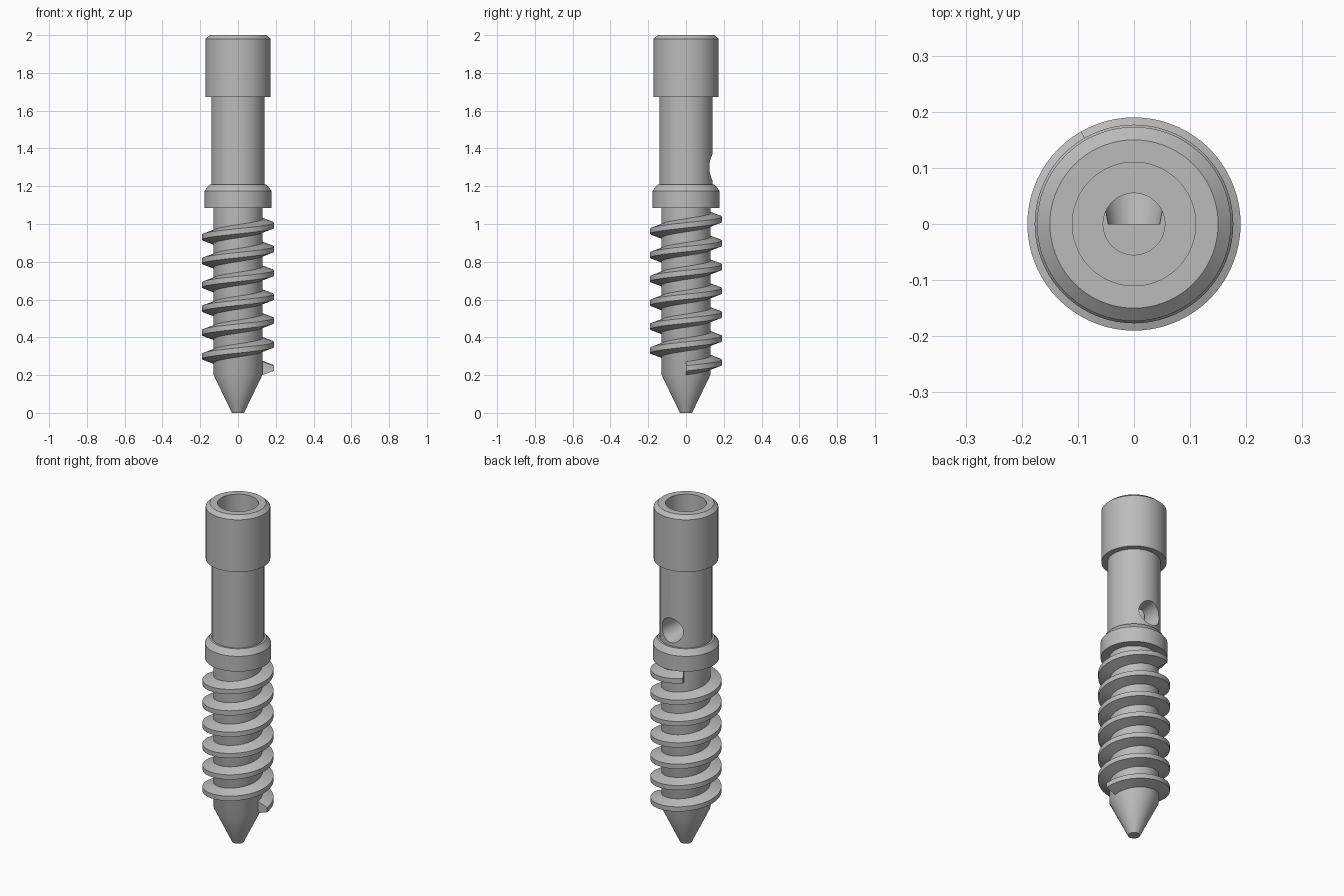
import bpy
import bmesh
from math import cos, sin, pi, tau, radians

SEGMENTS = 72

cube = bpy.data.objects.get("Cube")
if cube:
    bpy.data.objects.remove(cube, do_unlink=True)

steel = bpy.data.materials.new("grey steel")
steel.use_nodes = True
grey = (0.5, 0.5, 0.5, 1)
steel.diffuse_color = grey
steel.node_tree.nodes["Principled BSDF"].inputs["Base Color"].default_value = grey


def skin(name, rings, loop_rings, loop_profile):
    """Join successive cross-sections with quads, capping open ends."""
    bm = bmesh.new()
    rows = [[bm.verts.new(p) for p in ring] for ring in rings]
    count = len(rows[0])
    pairs = list(zip(rows, rows[1:]))
    if loop_rings:
        pairs.append((rows[-1], rows[0]))
    for a, b in pairs:
        for i in range(count if loop_profile else count - 1):
            j = (i + 1) % count
            bm.faces.new((a[i], b[i], b[j], a[j]))
    if not loop_rings:
        bm.faces.new(rows[0])
        bm.faces.new(rows[-1])
    bmesh.ops.remove_doubles(bm, verts=bm.verts, dist=1e-5)
    bmesh.ops.recalc_face_normals(bm, faces=bm.faces)
    mesh = bpy.data.meshes.new(name)
    bm.to_mesh(mesh)
    bm.free()
    mesh.materials.append(steel)
    obj = bpy.data.objects.new(name, mesh)
    bpy.context.collection.objects.link(obj)
    return obj


def lathe(name, profile):
    """Revolve (radius, height) points; profiles off the axis become rings."""
    rings = []
    for k in range(SEGMENTS):
        a = tau * k / SEGMENTS
        rings.append([(r * cos(a), r * sin(a), z) for r, z in profile])
    return skin(name, rings, True, profile[0][0] > 0)


def helix(name, start, pitch, turns, section):
    """Sweep (radius, height offset) points along a right-handed helix."""
    rings = []
    steps = round(turns * SEGMENTS)
    for k in range(steps + 1):
        t = turns * k / steps
        a = tau * t
        rings.append([(r * cos(a), r * sin(a), start + pitch * t + dz) for r, dz in section])
    return skin(name, rings, False, True)


# Pointed core, collar, hollow shank and socket head
core = lathe("core_and_tip", [(0, 0), (0.032, 0), (0.131, 0.205), (0.131, 1.1), (0, 1.1)])
collar = lathe("collar", [(0, 1.085), (0.177, 1.085), (0.177, 1.175), (0.152, 1.208), (0, 1.208)])
shank = lathe("shank", [(0, 1.19), (0.141, 1.19), (0.141, 1.68), (0.055, 1.68),
                        (0.055, 1.3), (0, 1.3)])
head = lathe("socket_head", [(0.11, 1.672), (0.173, 1.672), (0.173, 1.98), (0.15, 2), (0.11, 2)])

# Trapezoid thread
thread = helix("thread", 0.236, 0.1262, 6 + 1 / 3,
               [(0.125, -0.037), (0.19, -0.014), (0.19, 0.014), (0.125, 0.037)])

# Tapered side hole at the back of the shank
cutter = lathe("side_hole_cutter", [(0, 0), (0.046, 0), (0.079, 0.18), (0, 0.18)])
cutter.rotation_euler.x = -pi / 2
cutter.location.z = 1.3
cutter.hide_render = True
cut = shank.modifiers.new("side hole", 'BOOLEAN')
cut.operation = 'DIFFERENCE'
cut.solver = 'EXACT'
cut.object = cutter
bpy.ops.object.select_all(action='DESELECT')
bpy.context.view_layer.objects.active = shank
shank.select_set(True)
bpy.ops.object.modifier_apply(modifier=cut.name)
bpy.data.objects.remove(cutter, do_unlink=True)

# Smooth round walls with crisp edges
for part in (core, collar, shank, head, thread):
    part.select_set(True)
bpy.ops.object.shade_smooth_by_angle(angle=radians(30))
